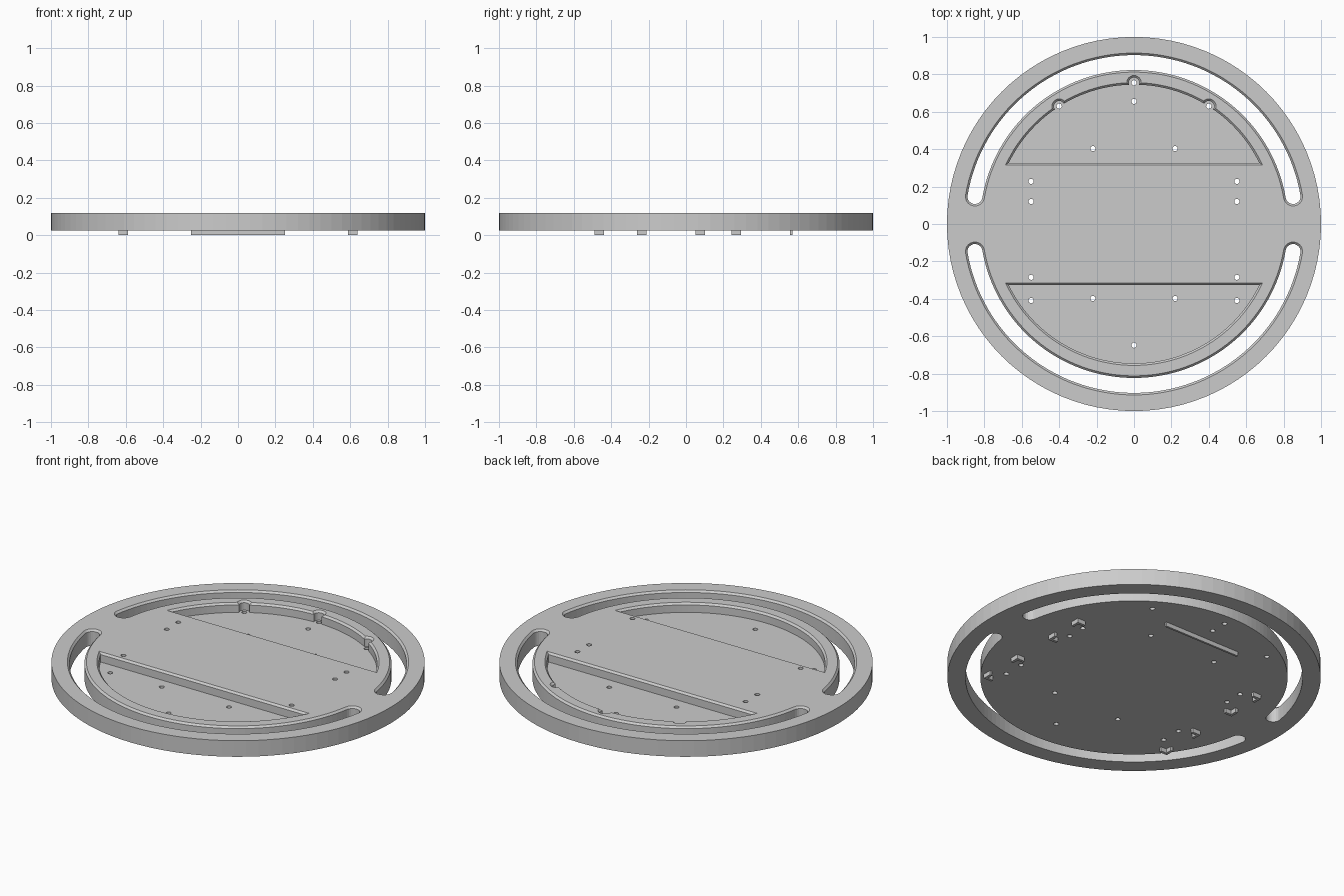
import bpy, bmesh
from math import sin, cos, pi, radians, asin

if "Cube" in bpy.data.objects:
    bpy.data.objects.remove(bpy.data.objects["Cube"])

TOP, BOTTOM, FLOOR, CH = 0.12, 0.025, 0.065, 0.011


def loft(name, rings):
    """Closed solid through stacked outlines of equal point count: [(z, points)]."""
    bm = bmesh.new()
    loops = [[bm.verts.new((x, y, z)) for x, y in pts] for z, pts in rings]
    n = len(loops[0])
    bm.faces.new(loops[0][::-1])
    bm.faces.new(loops[-1])
    for a, b in zip(loops, loops[1:]):
        for i in range(n):
            j = (i + 1) % n
            bm.faces.new((a[i], a[j], b[j], b[i]))
    bmesh.ops.recalc_face_normals(bm, faces=bm.faces)
    me = bpy.data.meshes.new(name)
    bm.to_mesh(me)
    bm.free()
    ob = bpy.data.objects.new(name, me)
    bpy.context.collection.objects.link(ob)
    return ob


def arc(cx, cy, r, a0, a1, n):
    return [(cx + r * cos(a0 + (a1 - a0) * i / n), cy + r * sin(a0 + (a1 - a0) * i / n))
            for i in range(n + 1)]


def circle(cx, cy, r, n):
    return arc(cx, cy, r, 0, 2 * pi, n)[:-1]


def slot(o, s):
    # curved slot with round ends, grown by o, s = +1 back / -1 front
    r, w, a = 0.863, 0.04 + o, radians(9.8)
    pts = arc(0, 0, r + w, a, pi - a, 64)
    pts += arc(r * cos(pi - a), r * sin(pi - a), w, pi - a, 2 * pi - a, 10)[1:-1]
    pts += arc(0, 0, r - w, pi - a, a, 64)
    pts += arc(r * cos(a), r * sin(a), w, a - pi, a, 10)[1:-1]
    return [(x, s * y) for x, y in pts]


def pocket(o, s):
    # circle segment, grown by o
    r = 0.745 + o
    a = asin((0.327 - o) / r)
    return [(x, s * y) for x, y in arc(0, 0, r, a, pi - a, 56)]


def cut(target, outline, z0, chamfer=True):
    rings = [(z0, outline(0))]
    if chamfer:
        rings += [(TOP - CH, outline(0)), (TOP + 0.02, outline(CH + 0.02))]
    else:
        rings += [(TOP + 0.02, outline(0))]
    cutter = loft("cutter", rings)
    cutter.hide_render = True
    mod = target.modifiers.new("cut", 'BOOLEAN')
    mod.operation, mod.solver, mod.object = 'DIFFERENCE', 'EXACT', cutter
    bpy.context.view_layer.objects.active = target
    bpy.ops.object.modifier_apply(modifier=mod.name)
    bpy.data.objects.remove(cutter, do_unlink=True)


# main disc
disc = loft("base_disc", [(z, circle(0, 0, 1, 96)) for z in (BOTTOM, TOP)])

# curved through slots and segment pockets, front and back
for s in (1, -1):
    cut(disc, lambda o: slot(o, s), -0.05)
    cut(disc, lambda o: pocket(o, s), FLOOR)

# round notches in the back pocket wall
notches = [(0, 0.755), (0.4, 0.63), (-0.4, 0.63)]
for x, y in notches:
    cut(disc, lambda o: circle(x, y, 0.028 + o, 24), FLOOR)

# screw holes
holes = notches + [(0, 0.655), (0, -0.648)]
for x, y in [(0.22, 0.403), (0.22, -0.398), (0.55, 0.228), (0.55, 0.12),
             (0.55, -0.285), (0.55, -0.409)]:
    holes += [(x, y), (-x, y)]
for x, y in holes:
    cut(disc, lambda o: circle(x, y, 0.014, 16), -0.05, False)

# L-shaped corner locators under the disc
L, T = 0.052, 0.016
for sx in (1, -1):
    for y, sy in ((0.295, 1), (0.05, -1), (-0.21, 1), (-0.49, -1)):
        prof = [(0, 0), (-L, 0), (-L, -T), (-T, -T), (-T, -L), (0, -L)]
        pts = [(sx * (0.64 + px), y + sy * py) for px, py in prof]
        loft("corner_locator", [(0, pts), (BOTTOM + 0.002, pts)])

# straight locating rib under the disc
rib = [(-0.25, 0.557), (0.25, 0.557), (0.25, 0.569), (-0.25, 0.569)]
loft("locating_rib", [(0, rib), (BOTTOM + 0.002, rib)])
